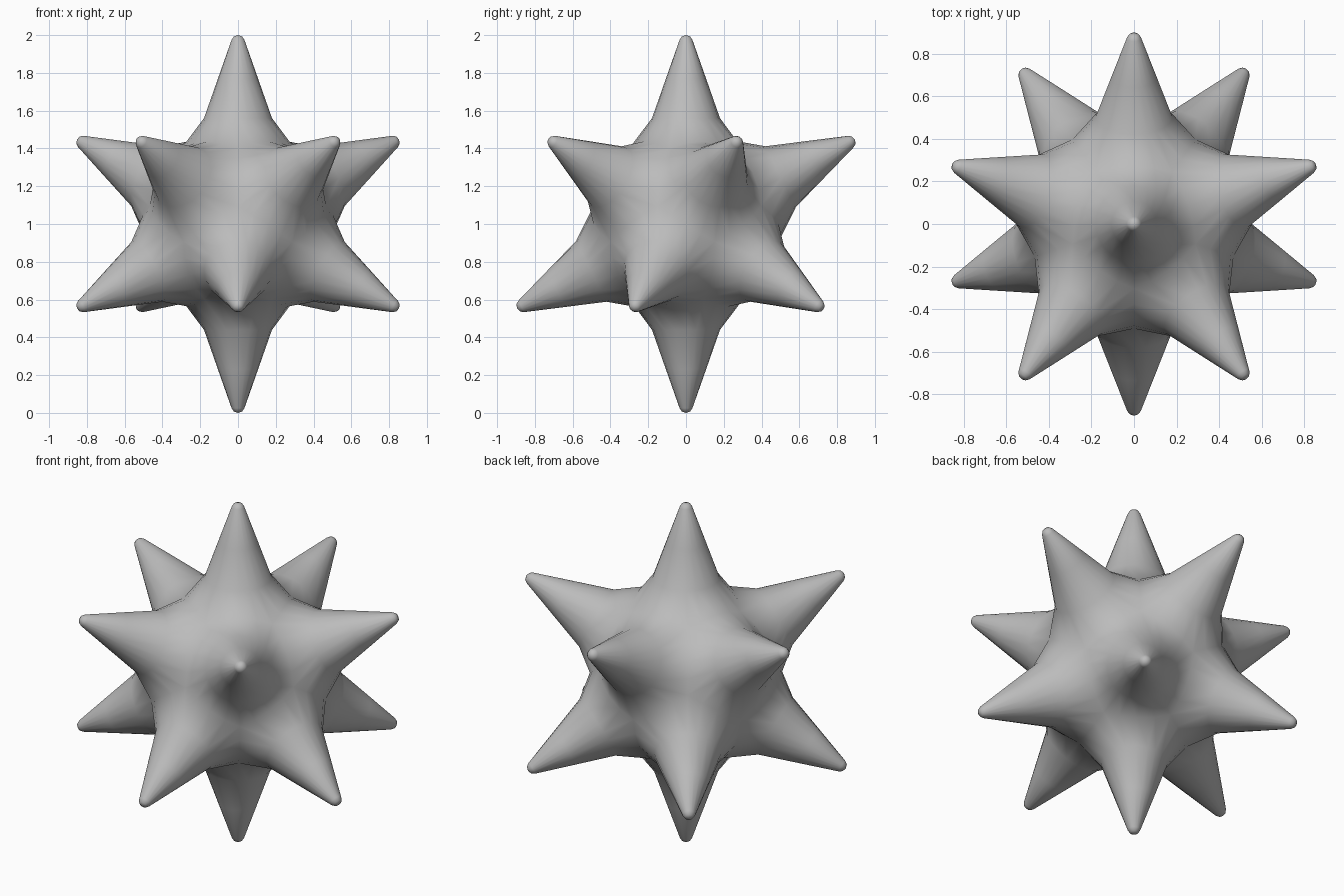
import bpy, bmesh, math
from mathutils import Vector

cube = bpy.data.objects.get("Cube")
if cube:
    bpy.data.objects.remove(cube)

SIDE_STEPS = 4                      # points along each side of a spike's base
EDGE_R, CORNER_R = 0.515, 0.50      # valley radii between spikes
# Spike rings: (distance from axis, height along axis), tip to base
RINGS = [(0.022, 0.993), (0.034, 0.975), (0.107, 0.768), (0.18, 0.56)]

# Twelve evenly spread spike directions
axes = [Vector((0, 0, 1)), Vector((0, 0, -1))]
for i in range(5):
    a = math.radians(90 + 72 * i)
    up = Vector((2 * math.cos(a), 2 * math.sin(a), 1)).normalized()
    axes += [up, -up]


def base_outline(axis):
    """Pentagon of valley points around one spike."""
    near = [n for n in axes if 0.3 < n.dot(axis) < 0.9]
    u = axis.orthogonal().normalized()
    v = axis.cross(u)
    near.sort(key=lambda n: math.atan2(n.dot(v), n.dot(u)))
    corners = [(axis + near[i - 1] + near[i]).normalized() for i in range(5)]
    points = []
    for i in range(5):
        for s in range(SIDE_STEPS):
            t = s / SIDE_STEPS
            d = corners[i].lerp(corners[(i + 1) % 5], t).normalized()
            r = CORNER_R + (EDGE_R - CORNER_R) * math.sin(math.pi * t)
            points.append(d * r)
    return points


def add_spike(bm, axis):
    base = base_outline(axis)
    dirs = [(p - axis * p.dot(axis)).normalized() for p in base]
    loops = [[bm.verts.new(axis * h + d * w) for d in dirs] for w, h in RINGS]
    loops.append([bm.verts.new(p) for p in base])
    tip = bm.verts.new(axis)
    n = len(base)
    for i in range(n):
        j = (i + 1) % n
        bm.faces.new((tip, loops[0][i], loops[0][j]))
        for a, b in zip(loops, loops[1:]):
            bm.faces.new((a[i], b[i], b[j], a[j]))


# Star body: all spikes welded along their valleys
bm = bmesh.new()
for axis in axes:
    add_spike(bm, axis)
bmesh.ops.remove_doubles(bm, verts=bm.verts, dist=0.001)
bmesh.ops.recalc_face_normals(bm, faces=bm.faces)
for v in bm.verts:
    v.co.z += 1
for f in bm.faces:
    f.smooth = True
mesh = bpy.data.meshes.new("spiked_star")
bm.to_mesh(mesh)
bm.free()
star = bpy.data.objects.new("spiked_star", mesh)
bpy.context.collection.objects.link(star)

# Plain grey
grey = bpy.data.materials.new("grey")
grey.use_nodes = True
colour = (0.5, 0.5, 0.5, 1)
grey.diffuse_color = colour
grey.node_tree.nodes["Principled BSDF"].inputs["Base Color"].default_value = colour
mesh.materials.append(grey)
